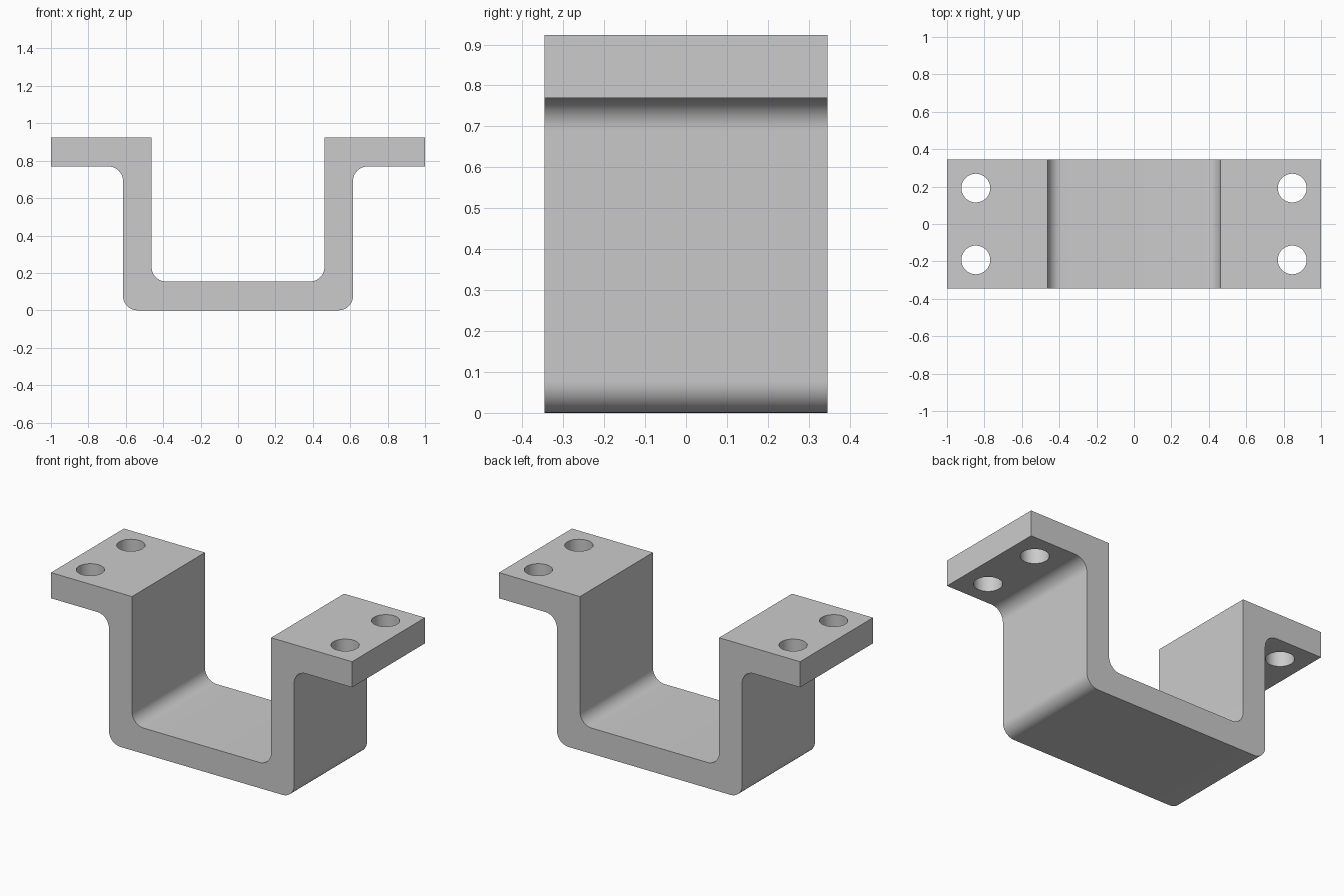
import bpy, bmesh, math
from mathutils import Vector

if "Cube" in bpy.data.objects:
    bpy.data.objects.remove(bpy.data.objects["Cube"], do_unlink=True)

HALF_DEPTH, TOP, WALL = 0.346, 0.923, 0.154
OUTER, INNER, R = 0.615, 0.462, 0.077
HOLE_X, HOLE_Y = 0.846, 0.192

steel = bpy.data.materials.new("light_grey_metal")
steel.use_nodes = True
grey = (0.6, 0.6, 0.6, 1)
steel.diffuse_color = grey
steel.node_tree.nodes["Principled BSDF"].inputs["Base Color"].default_value = grey


def fillet(prev, corner, nxt, radius, steps=10):
    """Arc points replacing a right-angled corner."""
    a = (prev - corner).normalized()
    b = (nxt - corner).normalized()
    centre = corner + (a + b) * radius
    angles = [math.pi / 2 * i / steps for i in range(steps + 1)]
    return [centre - b * radius * math.cos(t) - a * radius * math.sin(t) for t in angles]


# Right half of the hat-shaped section: (x, z, fillet radius), then mirrored
half = [(OUTER, 0, R), (OUTER, TOP - WALL, R), (1, TOP - WALL, 0),
        (1, TOP, 0), (INNER, TOP, 0), (INNER, WALL, R)]
section = half + [(-x, z, r) for x, z, r in reversed(half)]
corners = [Vector((x, -HALF_DEPTH, z)) for x, z, r in section]
outline = []
for i, (x, z, r) in enumerate(section):
    nxt = corners[(i + 1) % len(corners)]
    outline += fillet(corners[i - 1], corners[i], nxt, r) if r else [corners[i]]

# Bracket body: extrude the section front to back
bm = bmesh.new()
face = bm.faces.new([bm.verts.new(p) for p in outline])
back = bmesh.ops.extrude_face_region(bm, geom=[face])["geom"]
bmesh.ops.translate(bm, vec=(0, 2 * HALF_DEPTH, 0),
                    verts=[v for v in back if isinstance(v, bmesh.types.BMVert)])
bmesh.ops.recalc_face_normals(bm, faces=bm.faces)
mesh = bpy.data.meshes.new("bracket")
bm.to_mesh(mesh)
bm.free()
bracket = bpy.data.objects.new("bracket", mesh)
bpy.context.collection.objects.link(bracket)
mesh.materials.append(steel)

# Bolt holes through both flanges
cutters = []
for sx in (-1, 1):
    for sy in (-1, 1):
        bpy.ops.mesh.primitive_cylinder_add(
            vertices=48, radius=R, depth=WALL * 2,
            location=(sx * HOLE_X, sy * HOLE_Y, TOP - WALL / 2))
        cutter = bpy.context.object
        cutter.name = "bolt_hole_cutter"
        cutter.hide_render = True
        cutter.data.materials.append(steel)
        cut = bracket.modifiers.new("bolt_hole", 'BOOLEAN')
        cut.operation, cut.solver, cut.object = 'DIFFERENCE', 'EXACT', cutter
        cutters.append(cutter)

# Apply the cuts and remove the cutters
bpy.ops.object.select_all(action='DESELECT')
bracket.select_set(True)
bpy.context.view_layer.objects.active = bracket
for mod in list(bracket.modifiers):
    bpy.ops.object.modifier_apply(modifier=mod.name)
for cutter in cutters:
    bpy.data.objects.remove(cutter, do_unlink=True)
bpy.ops.object.shade_smooth_by_angle(angle=math.radians(30))
